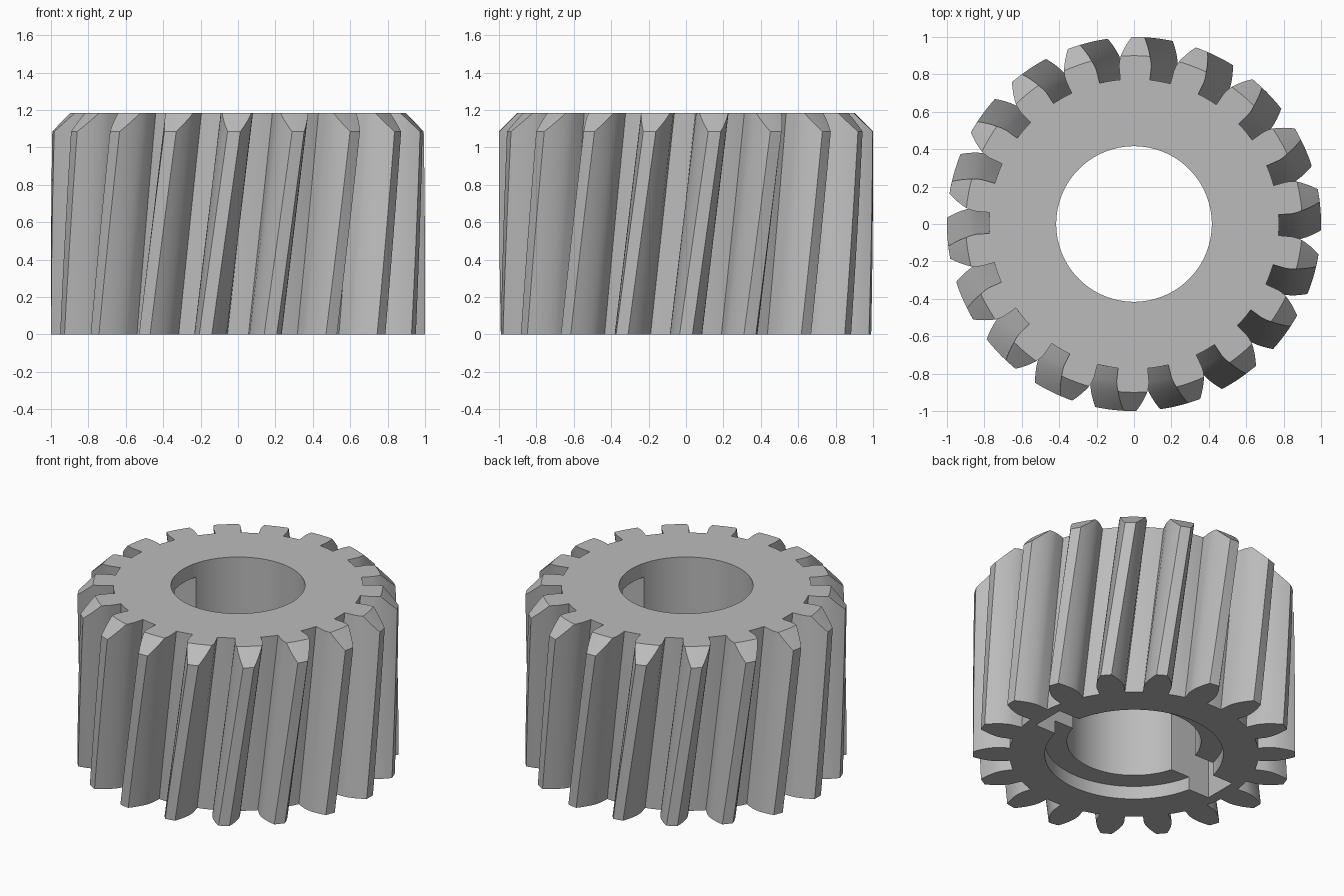
import bpy, bmesh, math

cube = bpy.data.objects.get("Cube")
if cube:
    bpy.data.objects.remove(cube, do_unlink=True)

# Gear proportions
TEETH = 18
TIP, PITCH, ROOT = 1.0, 0.9, 0.775
BASE = PITCH * math.cos(math.radians(20))
HEIGHT = 1.185
TWIST = 0.141            # radians of helix per unit of height
LEVELS = 16

steel = bpy.data.materials.new("grey steel")
steel.use_nodes = True
colour = (0.5, 0.5, 0.5, 1)
steel.diffuse_color = colour
steel.node_tree.nodes["Principled BSDF"].inputs["Base Color"].default_value = colour


def involute(radius):
    a = math.acos(min(1, BASE / radius))
    return math.tan(a) - a


def tooth_half_angle(radius):
    return math.pi / (2 * TEETH) + involute(PITCH) - involute(max(radius, BASE))


def tooth_outline():
    """(radius, angle) points: right flank, tip, left flank, root floor."""
    radii = [ROOT] + [BASE + (TIP - BASE) * i / 6 for i in range(7)]
    right = [(r, -tooth_half_angle(r)) for r in radii]
    left = [(r, -a) for r, a in reversed(right)]
    start, pitch = left[-1][1], 2 * math.pi / TEETH
    gap = pitch - 2 * start
    floor = [(ROOT, start + gap * i / 3) for i in (1, 2)]
    return right + [(TIP, 0)] + left + floor


def make_object(name, bm):
    bmesh.ops.recalc_face_normals(bm, faces=bm.faces)
    mesh = bpy.data.meshes.new(name)
    bm.to_mesh(mesh)
    bm.free()
    mesh.materials.append(steel)
    obj = bpy.data.objects.new(name, mesh)
    bpy.context.collection.objects.link(obj)
    return obj


def stack(name, rings):
    """Solid skinned through a stack of equal rings of points."""
    bm = bmesh.new()
    loops = [[bm.verts.new(p) for p in ring] for ring in rings]
    count = len(loops[0])
    for low, high in zip(loops, loops[1:]):
        for i in range(count):
            j = (i + 1) % count
            bm.faces.new((low[i], low[j], high[j], high[i]))
    bm.faces.new(loops[0][::-1])
    bm.faces.new(loops[-1])
    return make_object(name, bm)


def turned(name, profile, sides=128):
    """Round solid from (radius, height) pairs."""
    return stack(name, [[(r * math.cos(2 * math.pi * i / sides),
                          r * math.sin(2 * math.pi * i / sides), z)
                         for i in range(sides)] for r, z in profile])


# Helical toothed body
outline = [(r, a + 2 * math.pi * k / TEETH)
           for k in range(TEETH) for r, a in tooth_outline()]
rings = []
for level in range(LEVELS + 1):
    z = HEIGHT * level / LEVELS
    rings.append([(r * math.cos(a + TWIST * z), r * math.sin(a + TWIST * z), z)
                  for r, a in outline])
gear = stack("helical_gear", rings)

# Cone that chamfers the upper tooth ends, bore, recess and key slot
chamfer = turned("chamfer_cone", [(1.2, -0.1), (1.2, 0.885), (0.8, 1.285)])
bore = turned("bore_cutter", [(0.416, -0.1), (0.416, 1.3)])
recess = turned("recess_cutter", [(0.555, -0.1), (0.555, 0.09)])
slot = stack("slot_cutter", [[(sx * 0.7, sy * 0.115, z) for sx, sy in
                              ((-1, -1), (1, -1), (1, 1), (-1, 1))]
                             for z in (-0.1, 1.09)])

bpy.ops.object.select_all(action='DESELECT')
gear.select_set(True)
bpy.context.view_layer.objects.active = gear
for cutter, mode in ((chamfer, 'INTERSECT'), (bore, 'DIFFERENCE'),
                     (recess, 'DIFFERENCE'), (slot, 'DIFFERENCE')):
    cutter.hide_render = True
    mod = gear.modifiers.new(cutter.name, 'BOOLEAN')
    mod.operation = mode
    mod.solver = 'EXACT'
    mod.object = cutter
    bpy.ops.object.modifier_apply(modifier=mod.name)
    bpy.data.objects.remove(cutter, do_unlink=True)

bpy.ops.object.shade_smooth_by_angle(angle=math.radians(30))
